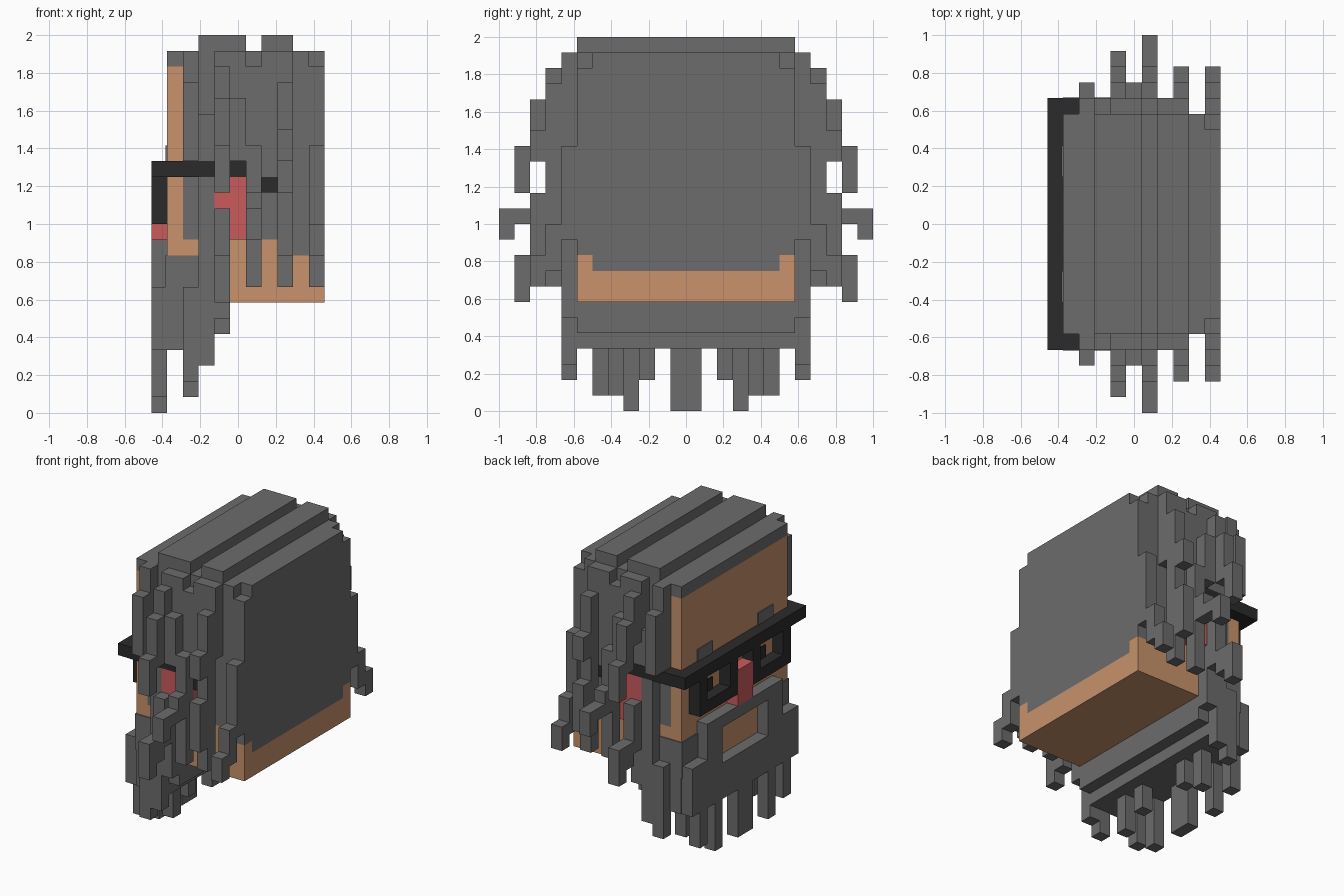
import bpy, bmesh
from mathutils import Matrix, Vector

cube = bpy.data.objects.get("Cube")
if cube:
    bpy.data.objects.remove(cube)

U = 1 / 12                      # one block
OFFSET = Vector((-5.5, 0, 0))   # centres the block grid on x


def material(name, rgb):
    m = bpy.data.materials.new(name)
    m.use_nodes = True
    m.diffuse_color = (*rgb, 1)
    m.node_tree.nodes["Principled BSDF"].inputs["Base Color"].default_value = (*rgb, 1)
    return m


HAIR = material("hair grey", (0.15, 0.15, 0.15))
SKIN = material("skin tan", (0.58, 0.29, 0.15))
RED = material("nose and ear red", (0.6, 0.105, 0.107))
BLACK = material("glasses black", (0.024, 0.024, 0.024))


def blocks(name, mat, boxes, mirror=False):
    """One object made of boxes, each given as x, y and z ranges in blocks."""
    bm = bmesh.new()
    for x, y, z in boxes:
        sides = [y, (-y[1], -y[0])] if mirror else [y]
        for s in sides:
            lo = Vector((x[0], s[0], z[0])) + OFFSET
            hi = Vector((x[1], s[1], z[1])) + OFFSET
            size = Matrix.Diagonal((*(hi - lo), 1))
            bmesh.ops.create_cube(bm, size=1, matrix=Matrix.Translation((lo + hi) / 2) @ size)
    bmesh.ops.scale(bm, vec=(U, U, U), verts=bm.verts)
    mesh = bpy.data.meshes.new(name)
    bm.to_mesh(mesh)
    bm.free()
    mesh.materials.append(mat)
    bpy.context.collection.objects.link(bpy.data.objects.new(name, mesh))


def strand(name, column, segments):
    """A lock of hair on both sides: each step is (outward block, bottom, top)."""
    blocks(name, HAIR, [((column, column + 1), (y, y + 1), (lo, hi))
                        for y, lo, hi in segments], mirror=True)


FULL = (-7, 7)

# Head
blocks("face", SKIN, [((1, 2), FULL, (7, 22))])
blocks("jaw", SKIN, [((2, 11), FULL, (7, 9)), ((2, 10), FULL, (9, 10)),
                     ((2, 9), FULL, (10, 11))])
blocks("jaw_corner", SKIN, [((10, 11), (6, 7), (9, 10))], mirror=True)
blocks("ear", RED, [((4, 7), (7, 8), (11, 15))], mirror=True)
blocks("nose", RED, [((0, 1), (-1, 1), (11, 14))])

# Hair mass, cap and the two ridges on top
blocks("hair_back", HAIR, [((2, 11), FULL, (11, 22)), ((9, 11), FULL, (10, 11)),
                           ((10, 11), (-6, 6), (9, 10))])
blocks("hair_cap", HAIR, [((1, 10), FULL, (22, 23)), ((10, 11), (-6, 6), (22, 23))])
blocks("hair_ridges", HAIR, [((3, 6), FULL, (23, 24)), ((7, 9), FULL, (23, 24))])

# Side locks, stepping outward as they fall
strand("temple_lock", 2, [(7, 16, 23), (8, 16, 21)])
strand("cheek_lock", 3, [(7, 9, 19)])
strand("front_lock", 4, [(7, 15, 23), (8, 18, 22), (9, 16, 20), (10, 14, 17)])
strand("front_lower_lock", 4, [(7, 9, 13), (8, 9, 13), (9, 8, 10), (10, 7, 10)])
strand("ear_lock", 5, [(7, 16, 23), (8, 16, 20)])
strand("middle_lock", 6, [(7, 15, 22), (8, 8, 17), (9, 12, 14), (10, 12, 13), (11, 11, 13)])
strand("short_lock", 7, [(7, 15, 23)])
strand("rear_lock", 8, [(7, 17, 23), (8, 13, 21), (9, 16, 18)])
strand("rear_lower_lock", 8, [(8, 8, 14), (9, 10, 14)])
strand("back_lock", 10, [(7, 11, 17), (8, 9, 12), (9, 8, 10)])

# Beard with mouth opening, flush cheek plates and hanging tufts
blocks("beard", HAIR, [((0, 1), FULL, (4, 7)), ((0, 1), (-5, 5), (10, 11)),
                       ((1, 4), FULL, (4, 7)), ((4, 5), FULL, (5, 7))])
blocks("mouth_sides", HAIR, [((0, 1), (3, 7), (7, 8)), ((0, 1), (3, 5), (8, 10))], mirror=True)
blocks("beard_cheeks", HAIR, [((0.91, 1), (5, 7.09), (7, 10)),
                              ((1, 3), (7, 7.09), (4, 10)),
                              ((3, 5), (7, 7.09), (7, 11))], mirror=True)
blocks("beard_sides", HAIR, [((2, 3), (7, 8), (2, 8)), ((3, 4), (7, 8), (3, 9)),
                             ((4, 5), (7, 8), (6, 9))], mirror=True)
blocks("beard_tufts", HAIR, [((0, 1), (3, 4), (0, 4)), ((0, 1), (5, 6), (1, 4)),
                             ((2, 3), (4, 5), (1, 4)), ((2, 3), (2, 3), (2, 4)),
                             ((0, 1), (0, 1), (0, 4))], mirror=True)

# Eyes and brows
blocks("eye", BLACK, [((0.91, 1), (3, 4), (13, 14))], mirror=True)
blocks("eyebrow", HAIR, [((0.91, 1), (3, 5), (16, 17))], mirror=True)

# Glasses
blocks("glasses_bar", BLACK, [((0, 1), (-8, 8), (15, 16))])
blocks("glasses_rim", BLACK, [((0, 1), (1, 2), (12, 15)), ((0, 1), (5, 6), (12, 15)),
                              ((0, 1), (2, 5), (12, 13))], mirror=True)
blocks("glasses_arm", BLACK, [((1, 6), (7, 8.03), (15, 16)),
                              ((7, 8), (7, 8), (14, 15))], mirror=True)
